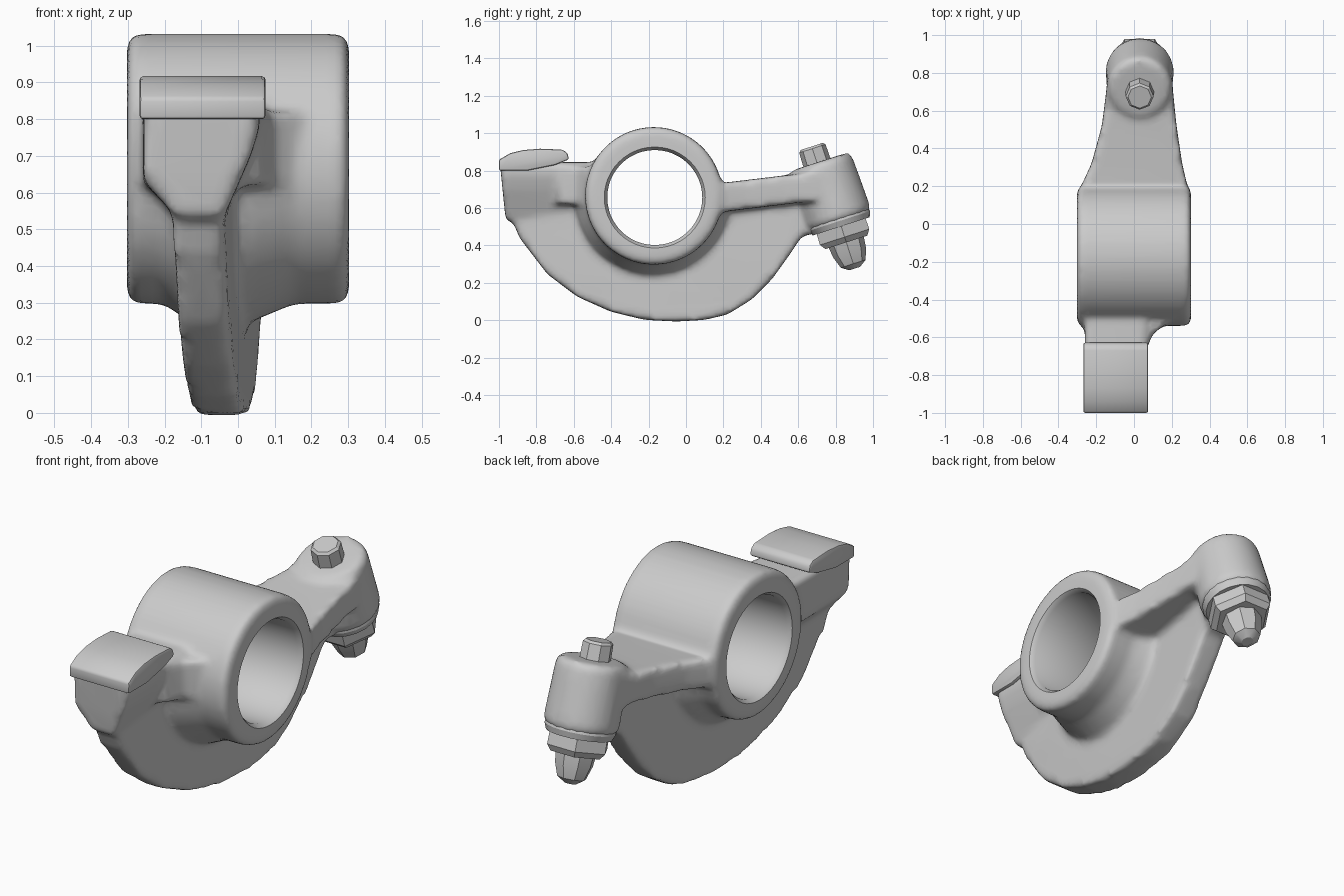
import bpy, bmesh, math
from mathutils import Vector, Matrix

if "Cube" in bpy.data.objects:
    bpy.data.objects.remove(bpy.data.objects["Cube"])

HUB = Vector((0, -0.172, 0.665))
BOLT = Vector((0.03, 0.69, 0.935))            # top of the tilted screw axis
AXIS = Vector((0, 0.307, -0.952)).normalized()


def prism(bm, pts, place, lo, hi):
    """Closed prism; place(u, v, w) maps profile point + depth to xyz."""
    a = [bm.verts.new(place(u, v, lo)) for u, v in pts]
    b = [bm.verts.new(place(u, v, hi)) for u, v in pts]
    n = len(pts)
    faces = [bm.faces.new(a), bm.faces.new(b[::-1])]
    for i in range(n):
        j = (i + 1) % n
        faces.append(bm.faces.new((a[i], b[i], b[j], a[j])))
    bmesh.ops.recalc_face_normals(bm, faces=faces)


def turned(bm, origin, axis, sections, n):
    """Stack of rings (distance, radius) along an axis, capped."""
    rot = axis.to_track_quat('Z', 'Y').to_matrix()
    rings = []
    for t, r in sections:
        rings.append([bm.verts.new(origin + rot @ Vector(
            (r * math.cos(2 * math.pi * k / n), r * math.sin(2 * math.pi * k / n), t)))
            for k in range(n)])
    faces = [bm.faces.new(rings[0]), bm.faces.new(rings[-1])]
    for p, q in zip(rings, rings[1:]):
        for k in range(n):
            m = (k + 1) % n
            faces.append(bm.faces.new((p[k], p[m], q[m], q[k])))
    bmesh.ops.recalc_face_normals(bm, faces=faces)


def finish(bm, name):
    mesh = bpy.data.meshes.new(name)
    bm.to_mesh(mesh)
    bm.free()
    ob = bpy.data.objects.new(name, mesh)
    bpy.context.collection.objects.link(ob)
    return ob


def activate(ob):
    bpy.ops.object.select_all(action='DESELECT')
    ob.select_set(True)
    bpy.context.view_layer.objects.active = ob


def apply_mod(ob, kind, **settings):
    mod = ob.modifiers.new(kind, kind)
    for key, value in settings.items():
        setattr(mod, key, value)
    activate(ob)
    bpy.ops.object.modifier_apply(modifier=mod.name)


def shade(ob, degrees):
    activate(ob)
    bpy.ops.object.shade_smooth_by_angle(angle=math.radians(degrees))


# --- cast body: all rough shapes are fused and softened together ---
bm = bmesh.new()

# hub barrel
turned(bm, HUB, Vector((1, 0, 0)),
       [(-0.303, 0.350), (-0.285, 0.368), (0.285, 0.368), (0.303, 0.350)], 64)

# crescent web, running slightly askew
web = [(-0.985, 0.80), (-0.97, 0.64), (-0.89, 0.44), (-0.74, 0.245), (-0.58, 0.125),
       (-0.40, 0.045), (-0.22, 0.002), (-0.05, -0.007), (0.10, 0.002), (0.22, 0.03),
       (0.35, 0.11), (0.46, 0.22), (0.55, 0.345), (0.62, 0.45), (0.72, 0.47),
       (0.72, 0.68), (0.2, 0.66), (-0.17, 0.6), (-0.5, 0.7)]
prism(bm, web, lambda u, v, w: (w - 0.10 + 0.075 * (u + 0.8), u, v), -0.07, 0.07)

# fillet thickening where the web meets the barrel
turned(bm, HUB + Vector((-0.05, 0, 0)), Vector((1, 0, 0)),
       [(-0.15, 0.37), (-0.08, 0.42), (0.08, 0.42), (0.20, 0.37)], 48)
bm.verts.ensure_lookup_table()
for v in bm.verts[-192:]:                     # only the underside is thickened
    if v.co.z > 0.62:
        v.co.z = 0.62
        v.co.y = max(-0.55, min(0.2, v.co.y))

# front arm under the pad
arm = [(-0.258, 0.845), (-0.258, 0.63), (-0.21, 0.58), (-0.165, 0.53), (-0.04, 0.53),
       (0.0, 0.62), (0.035, 0.70), (0.06, 0.78), (0.06, 0.845)]
prism(bm, arm, lambda u, v, w: (u, w + (0.1 * (0.84 - v) if w < -0.9 else 0), v),
      -0.995, -0.42)

# flare from the front arm to the barrel
flare = [(-0.26, -0.45), (0.25, -0.45), (0.17, -0.53), (0.10, -0.58),
         (0.06, -0.68), (-0.1, -0.75), (-0.26, -0.7)]
prism(bm, flare, lambda u, v, w: (u, v, w), 0.62, 0.82)

# rear arm, tapering toward the screw boss
rear = [(-0.29, 0.05), (0.29, 0.05), (0.285, 0.19), (0.255, 0.32), (0.225, 0.52),
        (0.205, 0.72), (-0.145, 0.72), (-0.17, 0.52), (-0.225, 0.32), (-0.285, 0.19)]
prism(bm, rear, lambda u, v, w: (u, v, w + 0.12 * (v - 0.2)), 0.58, 0.735)

# tilted screw boss
turned(bm, BOLT, AXIS, [(0.09, 0.155), (0.115, 0.172), (0.40, 0.182), (0.43, 0.165)], 28)

body = finish(bm, "rocker_body")
apply_mod(body, 'REMESH', mode='VOXEL', voxel_size=0.016)
apply_mod(body, 'SMOOTH', factor=0.5, iterations=14)
apply_mod(body, 'DECIMATE', ratio=0.25)

# bore through the barrel
bm = bmesh.new()
turned(bm, Vector((0, -0.167, 0.656)), Vector((1, 0, 0)),
       [(-0.4, 0.30), (-0.31, 0.275), (-0.28, 0.254), (0.28, 0.254), (0.31, 0.275),
        (0.4, 0.30)], 48)
cutter = finish(bm, "bore_cutter")
cutter.hide_render = True
apply_mod(body, 'BOOLEAN', operation='DIFFERENCE', solver='EXACT', object=cutter)
bpy.data.objects.remove(cutter)
shade(body, 40)

# --- contact pad on the front arm ---
pad = [(-1.0, 0.80), (-1.0, 0.858), (-0.94, 0.893), (-0.87, 0.91), (-0.78, 0.917),
       (-0.66, 0.912), (-0.635, 0.895), (-0.625, 0.86), (-0.70, 0.83), (-0.85, 0.80)]
bm = bmesh.new()
prism(bm, pad, lambda u, v, w: (w, u, v), -0.268, 0.075)
contact = finish(bm, "contact_pad")
apply_mod(contact, 'BEVEL', width=0.01, segments=2)
shade(contact, 35)

# --- adjusting screw, lock nut and tip ---
for name, sections, sides in [
        ("screw_head", [(0.0, 0.062), (0.012, 0.074), (0.09, 0.076), (0.11, 0.092),
                        (0.16, 0.092)], 8),
        ("nut_washer", [(0.40, 0.168), (0.425, 0.172), (0.455, 0.160)], 20),
        ("lock_nut", [(0.44, 0.158), (0.515, 0.160), (0.545, 0.135)], 6),
        ("screw_tip", [(0.53, 0.10), (0.60, 0.092), (0.665, 0.07), (0.692, 0.03)], 8)]:
    bm = bmesh.new()
    shift = Vector((0, -0.018, -0.006)) if name == "screw_head" else Vector()
    turned(bm, BOLT + shift, AXIS, sections, sides)
    shade(finish(bm, name), 30)
